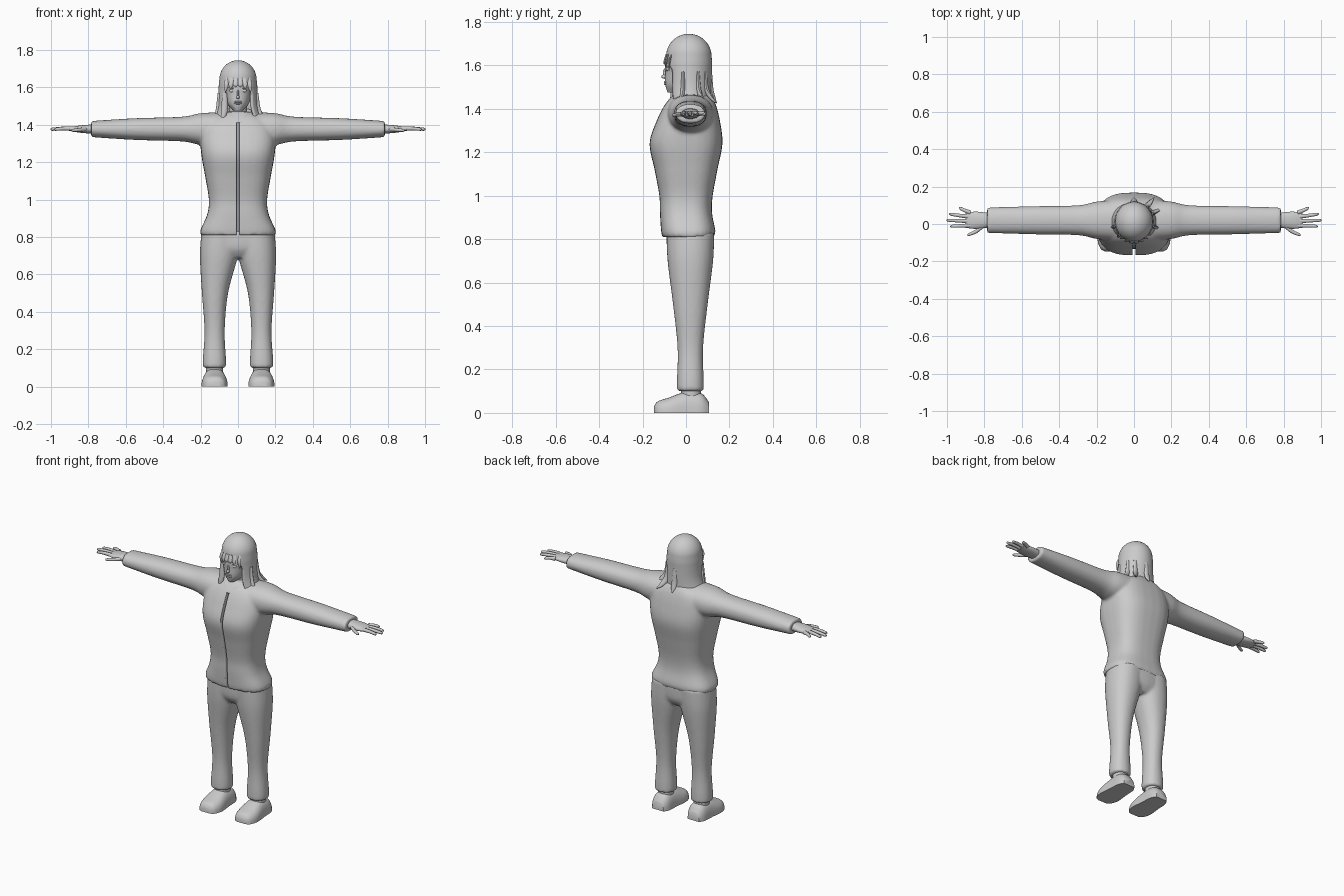
import bpy, bmesh, math
from mathutils import Vector

cube = bpy.data.objects.get("Cube")
if cube:
    bpy.data.objects.remove(cube)

shade = (0.6, 0.6, 0.6, 1)
grey = bpy.data.materials.new("plain grey")
grey.use_nodes = True
grey.diffuse_color = shade
grey.node_tree.nodes["Principled BSDF"].inputs["Base Color"].default_value = shade


def spline(rows, steps=5):
    """Smoothly resample rows of numbers (Catmull-Rom)."""
    out = []
    last = len(rows) - 1
    for i in range(last):
        before, start, end, after = (rows[min(max(i + k, 0), last)] for k in (-1, 0, 1, 2))
        for s in range(steps):
            t = s / steps
            out.append([q + t * (r - p + t * (2 * p - 5 * q + 4 * r - e + t * (3 * (q - r) + e - p))) / 2
                        for p, q, r, e in zip(before, start, end, after)])
    return out + [list(rows[-1])]


def power(value, exponent):
    return math.copysign(abs(value) ** (2 / exponent), value)


def circle(sides):
    return [math.tau * k / sides for k in range(sides)]


def skin(bm, rings, caps=True):
    """Join rings of points into a closed body."""
    rings = [[bm.verts.new(point) for point in ring] for ring in rings]
    for lower, upper in zip(rings, rings[1:]):
        for k in range(len(lower)):
            bm.faces.new((lower[k - 1], lower[k], upper[k], upper[k - 1]))
    if caps:
        bm.faces.new(rings[0])
        bm.faces.new(rings[-1])


def loft(bm, axis, rows, roundness=2.2, flip=1, floor=0):
    """Row = position on axis, then centre and half size on each other axis."""
    u, v = [i for i in range(3) if i != axis]
    rings = []
    for position, u_mid, u_half, v_mid, v_half in spline(rows):
        ring = []
        for angle in circle(32):
            point = Vector()
            point[axis] = position
            point[u] = u_mid + u_half * power(math.cos(angle), roundness)
            point[v] = v_mid + v_half * power(math.sin(angle), roundness)
            point.z = max(point.z, floor)
            point.x *= flip
            ring.append(point)
        rings.append(ring)
    skin(bm, rings)


def strand(bm, path, radii, flat=1):
    """Tapered tube along a smoothed path."""
    points = spline([(*point, radius) for point, radius in zip(path, radii)])
    centres = [Vector(point[:3]) for point in points]
    rings = []
    for i, centre in enumerate(centres):
        along = centres[min(i + 1, len(centres) - 1)] - centres[max(i - 1, 0)]
        side = along.cross(Vector((0, 1, 0))).normalized()
        up = side.cross(along.normalized())
        radius = points[i][3]
        rings.append([centre + radius * (side * math.cos(a) + up * flat * math.sin(a)) for a in circle(10)])
    skin(bm, rings)


def blob(bm, centre, size):
    new = bmesh.ops.create_uvsphere(bm, u_segments=16, v_segments=10, radius=1)["verts"]
    bmesh.ops.scale(bm, vec=size, verts=new)
    bmesh.ops.translate(bm, vec=centre, verts=new)


def finish(name, bm, mirror=False, blend=False):
    bmesh.ops.recalc_face_normals(bm, faces=bm.faces[:])
    mesh = bpy.data.meshes.new(name)
    bm.to_mesh(mesh)
    bm.free()
    mesh.materials.append(grey)
    ob = bpy.data.objects.new(name, mesh)
    bpy.context.collection.objects.link(ob)
    bpy.ops.object.select_all(action="DESELECT")
    ob.select_set(True)
    bpy.context.view_layer.objects.active = ob
    bpy.ops.object.shade_smooth_by_angle(angle=math.radians(50))
    if mirror:
        ob.modifiers.new("mirror", "MIRROR").use_mirror_merge = False
    if blend:
        remesh = ob.modifiers.new("blend", "REMESH")
        remesh.mode, remesh.voxel_size, remesh.use_smooth_shade = "VOXEL", 0.009, True
        ob.modifiers.new("soften", "SMOOTH").iterations = 5
    return ob


# jacket: torso and sleeves blended into one body
bm = bmesh.new()
torso = [(z, 0, width, middle, depth) for z, width, middle, depth in (
    (0.81, 0.2, 0.01, 0.12), (0.84, 0.2, 0.01, 0.125), (0.92, 0.165, 0, 0.12), (1, 0.156, 0, 0.123),
    (1.12, 0.175, 0, 0.145), (1.24, 0.196, 0, 0.168), (1.34, 0.2, 0.01, 0.147),
    (1.42, 0.17, 0.02, 0.117), (1.47, 0.07, 0.03, 0.08))]
loft(bm, 2, torso, roundness=2.8)
sleeve = [(x, 0.02, depth, 1.377, height) for x, depth, height in (
    (0.08, 0.11, 0.09), (0.2, 0.1, 0.085), (0.3, 0.08, 0.066), (0.55, 0.075, 0.058), (0.785, 0.068, 0.043))]
for side in (-1, 1):
    loft(bm, 0, sleeve, flip=side)
jacket = finish("jacket", bm, blend=True)

# front opening: a slot that follows the chest
bm = bmesh.new()
loft(bm, 2, [(z - 0.01, 0, 0.008, middle - depth, 0.035) for z, _, _, middle, depth in torso[:-1]], roundness=9)
cutter = finish("opening_cutter", bm)
cutter.hide_render = True
cutter.hide_set(True)
opening = jacket.modifiers.new("opening", "BOOLEAN")
opening.object, opening.operation = cutter, "DIFFERENCE"

# collar, dipping at the front
bm = bmesh.new()
strand(bm, [(0.01, -0.085, 1.42), (0.045, -0.06, 1.445), (0.078, 0, 1.46), (0.06, 0.08, 1.47), (0, 0.1, 1.47)],
       [0.008, 0.011, 0.013, 0.013, 0.013])
finish("collar", bm, mirror=True)

# trousers: two legs blended at the hips
bm = bmesh.new()
leg = [(z, middle, width, 0.02, depth) for z, middle, width, depth in (
    (0.1, 0.126, 0.062, 0.062), (0.15, 0.126, 0.062, 0.062), (0.3, 0.125, 0.054, 0.059),
    (0.5, 0.123, 0.07, 0.08), (0.7, 0.102, 0.102, 0.105), (0.83, 0.09, 0.105, 0.11))]
for side in (-1, 1):
    loft(bm, 2, leg, flip=side)
loft(bm, 2, [(0.69, 0, 0.12, 0.02, 0.075), (0.74, 0, 0.19, 0.02, 0.105), (0.83, 0, 0.195, 0.02, 0.11)])
finish("trousers", bm, blend=True)

# shoes with flat soles, and ankles
bm = bmesh.new()
loft(bm, 1, [(y, 0.125, width, 0, height) for y, width, height in (
    (-0.147, 0.03, 0.03), (-0.13, 0.055, 0.053), (-0.08, 0.07, 0.07), (0, 0.063, 0.097),
    (0.07, 0.058, 0.09), (0.105, 0.04, 0.05))], roundness=2.6)
loft(bm, 2, [(z, 0.125, 0.045, 0.023, 0.045) for z in (0.06, 0.13)])
finish("shoes", bm, mirror=True)

# hands: palm, four fingers and a thumb
bm = bmesh.new()
loft(bm, 0, [(x, 0.02, width, 1.377, height) for x, width, height in (
    (0.75, 0.035, 0.026), (0.84, 0.046, 0.02), (0.9, 0.04, 0.01))])
finger = [0.012, 0.01, 0.008, 0.003]
for i, tip in enumerate((0.98, 1, 0.985, 0.935)):
    root, end = 0.023 * i - 0.008, 0.032 * i - 0.012
    strand(bm, [(0.875, root, 1.378), ((0.875 + tip) / 2, (root + end) / 2, 1.38),
                (tip - 0.006, end, 1.376), (tip, end, 1.376)], finger)
strand(bm, [(0.8, 0, 1.376), (0.84, -0.037, 1.374), (0.88, -0.056, 1.37), (0.89, -0.061, 1.37)], finger)
finish("hands", bm, mirror=True)

# head and neck
bm = bmesh.new()
loft(bm, 2, [(z, 0, width, middle, depth) for z, width, middle, depth in (
    (1.475, 0.025, -0.03, 0.055), (1.51, 0.056, -0.015, 0.08), (1.56, 0.072, 0, 0.096),
    (1.63, 0.082, 0, 0.09), (1.72, 0.04, 0.01, 0.04))])
loft(bm, 2, [(z, 0, 0.048, 0.02, 0.05) for z in (1.4, 1.54)])
finish("head", bm)

# facial features
bm = bmesh.new()
blob(bm, (0, -0.1, 1.548), (0.009, 0.014, 0.01))
blob(bm, (0, -0.096, 1.565), (0.006, 0.01, 0.022))
for z in (1.514, 1.523):
    blob(bm, (0, -0.092, z), (0.021, 0.009, 0.005))
for side in (-1, 1):
    blob(bm, (0.032 * side, -0.085, 1.582), (0.015, 0.008, 0.009))
    for z in (1.59, 1.607):
        strand(bm, [(0.013 * side, -0.094, z), (0.033 * side, -0.088, z + 0.006), (0.052 * side, -0.075, z)],
               [0.002, 0.004, 0.002])
finish("facial_features", bm)

# hair shell: a dome flowing into lengths that part around the face
bm = bmesh.new()
count = 40
middle = 0.013
dome = [(1.64 + 0.105 * math.cos(t), 0.1 * math.sin(t), 0.105 * math.sin(t), 0)
        for t in (math.pi * k / 12 for k in range(7))]
lengths = [(1.61, 0.103, 0.107, 0.3), (1.58, 0.104, 0.106, 0.75), (1.5, 0.11, 0.104, 0.75), (1.43, 0.13, 0.103, 0.8)]
grid = []
for z, width, depth, gap in spline(dome + lengths, 3):
    gap = max(gap, 0)
    angles = [gap + (math.tau - 2 * gap) * k / count for k in range(count + 1)]
    grid.append([bm.verts.new((width * math.sin(a), middle - depth * math.cos(a), z)) for a in angles])
for k, vert in enumerate(grid[-1]):
    vert.co.z += 0.012 * (k % 4 - 2)
for upper, lower in zip(grid, grid[1:]):
    for k in range(count):
        bm.faces.new((upper[k], upper[k + 1], lower[k + 1], lower[k]))
bmesh.ops.remove_doubles(bm, verts=bm.verts[:], dist=0.0004)
shell = finish("hair", bm).modifiers.new("thickness", "SOLIDIFY")
shell.thickness, shell.offset = 0.012, -1

# fringe of pointed tufts
bm = bmesh.new()
for i in range(6):
    x = 0.025 * (i - 2.5)
    y = 6 * x * x - 0.1
    strand(bm, [(x * 0.85, y + 0.01, 1.65), (x, y, 1.615), (x * 1.08, y, 1.603 - 8 * x * x)],
           [0.012, 0.013, 0.001], flat=0.4)
finish("fringe", bm)

# loose locks curling outwards, placed by angle around the head
bm = bmesh.new()
for degrees, reach in ((75, 0.15), (115, 0.18), (140, 0.17), (-45, 0.12), (-75, 0.13), (180, 0.13)):
    a = math.radians(degrees)
    path = []
    for z, curl in ((1.57, 0), (1.49, 0.1), (1.45, 0.5), (1.425, 1)):
        radius = 0.1 + curl * (reach - 0.1)
        path.append((radius * math.sin(a), middle - radius * math.cos(a), z))
    strand(bm, path, [0.012, 0.018, 0.014, 0.001], flat=0.6)
finish("locks", bm)
